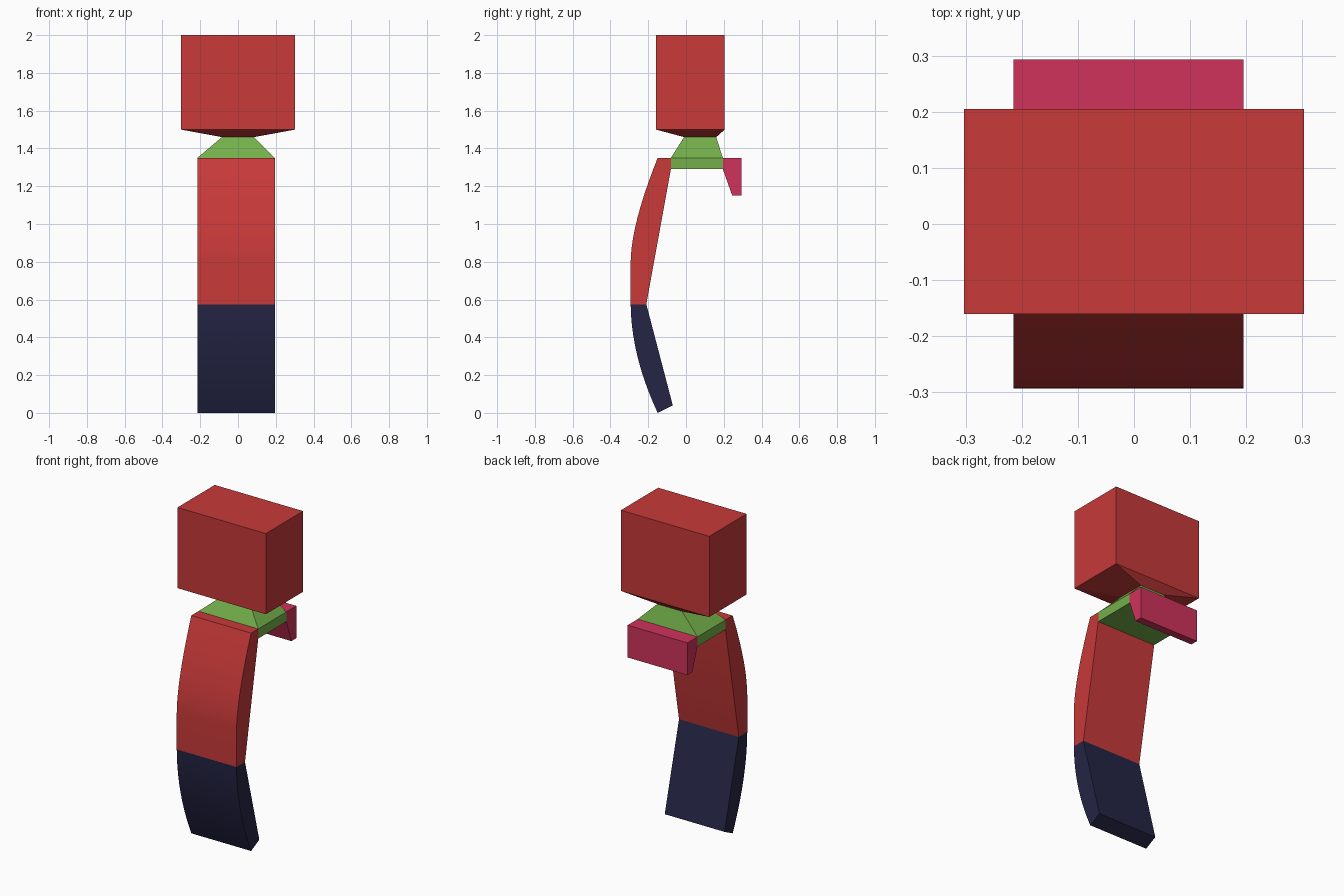
import bpy
import math

cube = bpy.data.objects.get("Cube")
if cube:
    bpy.data.objects.remove(cube, do_unlink=True)


def material(name, rgb):
    mat = bpy.data.materials.new(name)
    mat.use_nodes = True
    colour = (*rgb, 1.0)
    mat.diffuse_color = colour
    mat.node_tree.nodes["Principled BSDF"].inputs["Base Color"].default_value = colour
    return mat


RED = material("red", (0.578, 0.041, 0.041))
NAVY = material("navy", (0.018, 0.018, 0.061))
GREEN = material("green", (0.175, 0.43, 0.07))
PINK = material("pink", (0.62, 0.032, 0.105))

# Shared side limits of the body, neck base and rear flap
LEFT, RIGHT = 0.195, -0.215


def stack(name, rings, mat, smooth=False):
    """Join matching vertex rings with side faces and cap both ends."""
    n = len(rings[0])
    verts = [v for ring in rings for v in ring]
    faces = [tuple(reversed(range(n))), tuple(range(len(verts) - n, len(verts)))]
    for r in range(len(rings) - 1):
        for i in range(n):
            j = (i + 1) % n
            faces.append((r * n + i, r * n + j, (r + 1) * n + j, (r + 1) * n + i))
    mesh = bpy.data.meshes.new(name)
    mesh.from_pydata(verts, [], faces)
    mesh.materials.append(mat)
    obj = bpy.data.objects.new(name, mesh)
    bpy.context.collection.objects.link(obj)
    bpy.ops.object.select_all(action='DESELECT')
    obj.select_set(True)
    bpy.context.view_layer.objects.active = obj
    bpy.ops.object.mode_set(mode='EDIT')
    bpy.ops.mesh.select_all(action='SELECT')
    bpy.ops.mesh.normals_make_consistent(inside=False)
    bpy.ops.object.mode_set(mode='OBJECT')
    if smooth:
        bpy.ops.object.shade_smooth_by_angle(angle=math.radians(20))
    return obj


def rect(x0, x1, y0, y1, z):
    return [(x0, y0, z), (x1, y0, z), (x1, y1, z), (x0, y1, z)]


def extrude_profile(name, profile, mat, smooth=False):
    """Extrude a side profile of (y, z) points across the width."""
    return stack(name, [[(x, y, z) for y, z in profile] for x in (RIGHT, LEFT)],
                 mat, smooth)


def curve(a, b, c, steps=10):
    return [tuple((1 - t) ** 2 * p + 2 * t * (1 - t) * q + t * t * r
                  for p, q, r in zip(a, b, c))
            for t in (i / steps for i in range(steps + 1))]


# Head block with a shallow tapered underside
stack("head", [rect(-0.085, 0.085, -0.01, 0.16, 1.46),
               rect(-0.303, 0.303, -0.16, 0.205, 1.5),
               rect(-0.303, 0.303, -0.16, 0.205, 2.0)], RED)

# Neck and shoulder base
stack("neck", [rect(RIGHT, LEFT, -0.08, 0.195, 1.29),
               rect(RIGHT, LEFT, -0.08, 0.195, 1.35),
               rect(-0.085, 0.085, -0.01, 0.16, 1.46)], GREEN)

# Bowed upper body
extrude_profile("upper_body",
                curve((-0.15, 1.35), (-0.29, 1.0), (-0.293, 0.8))
                + [(-0.293, 0.575), (-0.21, 0.575), (-0.08, 1.29), (-0.08, 1.35)],
                RED, True)

# Lower body curling back toward the foot
extrude_profile("lower_body",
                curve((-0.293, 0.575), (-0.29, 0.3), (-0.15, 0.0))
                + [(-0.07, 0.04), (-0.21, 0.575)], NAVY, True)

# Rear flap hanging from the shoulder base
extrude_profile("rear_flap",
                [(0.195, 1.35), (0.293, 1.35), (0.293, 1.15),
                 (0.245, 1.15), (0.195, 1.29)], PINK)
